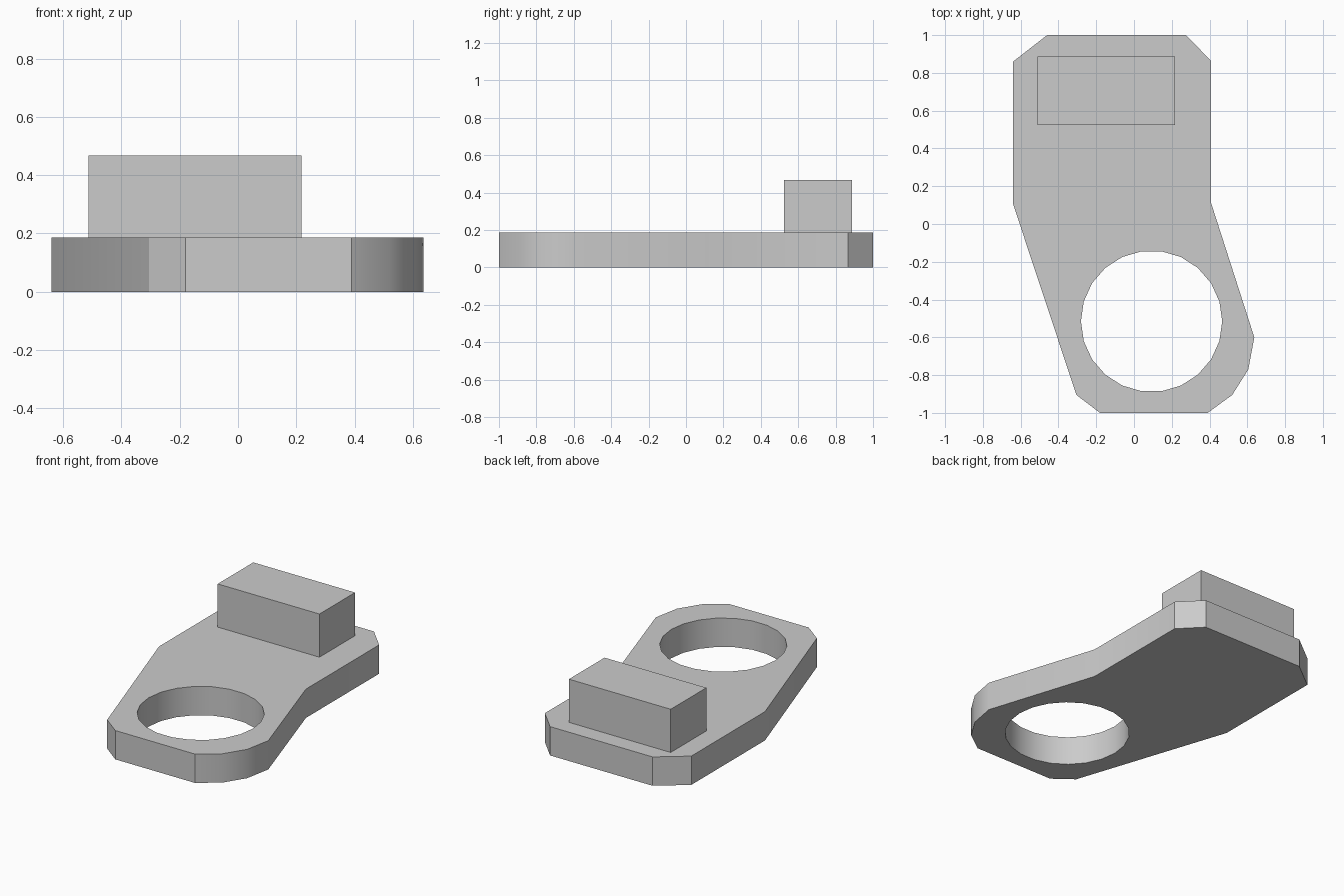
import bpy
import bmesh
from math import cos, sin, pi, radians

old = bpy.data.objects.get("Cube")
if old:
    bpy.data.objects.remove(old, do_unlink=True)

THICKNESS = 0.187

grey = bpy.data.materials.new("plain grey")
grey.use_nodes = True
colour = (0.6, 0.6, 0.6, 1)
grey.diffuse_color = colour
grey.node_tree.nodes["Principled BSDF"].inputs["Base Color"].default_value = colour


def add_loop(bm, points):
    """Closed loop of edges on the ground plane."""
    verts = [bm.verts.new((x, y, 0)) for x, y in points]
    return [bm.edges.new((a, b)) for a, b in zip(verts, verts[1:] + verts[:1])]


def extruded_part(name, loops, bottom, height):
    """Fill the outline (with any holes) and raise it into a solid."""
    bm = bmesh.new()
    edges = [e for points in loops for e in add_loop(bm, points)]
    bmesh.ops.triangle_fill(bm, edges=edges, use_beauty=True, normal=(0, 0, 1))
    raised = bmesh.ops.extrude_face_region(bm, geom=bm.faces[:], use_keep_orig=True)
    top = [v for v in raised["geom"] if isinstance(v, bmesh.types.BMVert)]
    bmesh.ops.translate(bm, verts=top, vec=(0, 0, height))
    bmesh.ops.translate(bm, verts=bm.verts[:], vec=(0, 0, bottom))
    bmesh.ops.recalc_face_normals(bm, faces=bm.faces[:])
    mesh = bpy.data.meshes.new(name)
    bm.to_mesh(mesh)
    bm.free()
    mesh.materials.append(grey)
    obj = bpy.data.objects.new(name, mesh)
    bpy.context.collection.objects.link(obj)
    return obj


# Flat bracket plate with a round opening
outline = [(-0.46, 1), (-0.64, 0.86), (-0.64, 0.105), (-0.305, -0.905),
           (-0.18, -1), (0.39, -1), (0.52, -0.905), (0.605, -0.77),
           (0.637, -0.6), (0.407, 0.115), (0.407, 0.865), (0.275, 1)]
SIDES = 22
hole = [(0.093 + 0.374 * cos(2 * pi * i / SIDES),
         -0.515 + 0.374 * sin(2 * pi * i / SIDES)) for i in range(SIDES)]
plate = extruded_part("bracket_plate", [outline, hole], 0, THICKNESS)

# Raised block near the back
x0, x1, y0, y1 = -0.512, 0.218, 0.523, 0.888
block = extruded_part("raised_block", [[(x0, y0), (x1, y0), (x1, y1), (x0, y1)]],
                      THICKNESS, 0.28)

# Smooth the round walls, keep corners sharp
bpy.ops.object.select_all(action="DESELECT")
plate.select_set(True)
bpy.context.view_layer.objects.active = plate
bpy.ops.object.shade_smooth_by_angle(angle=radians(32))
